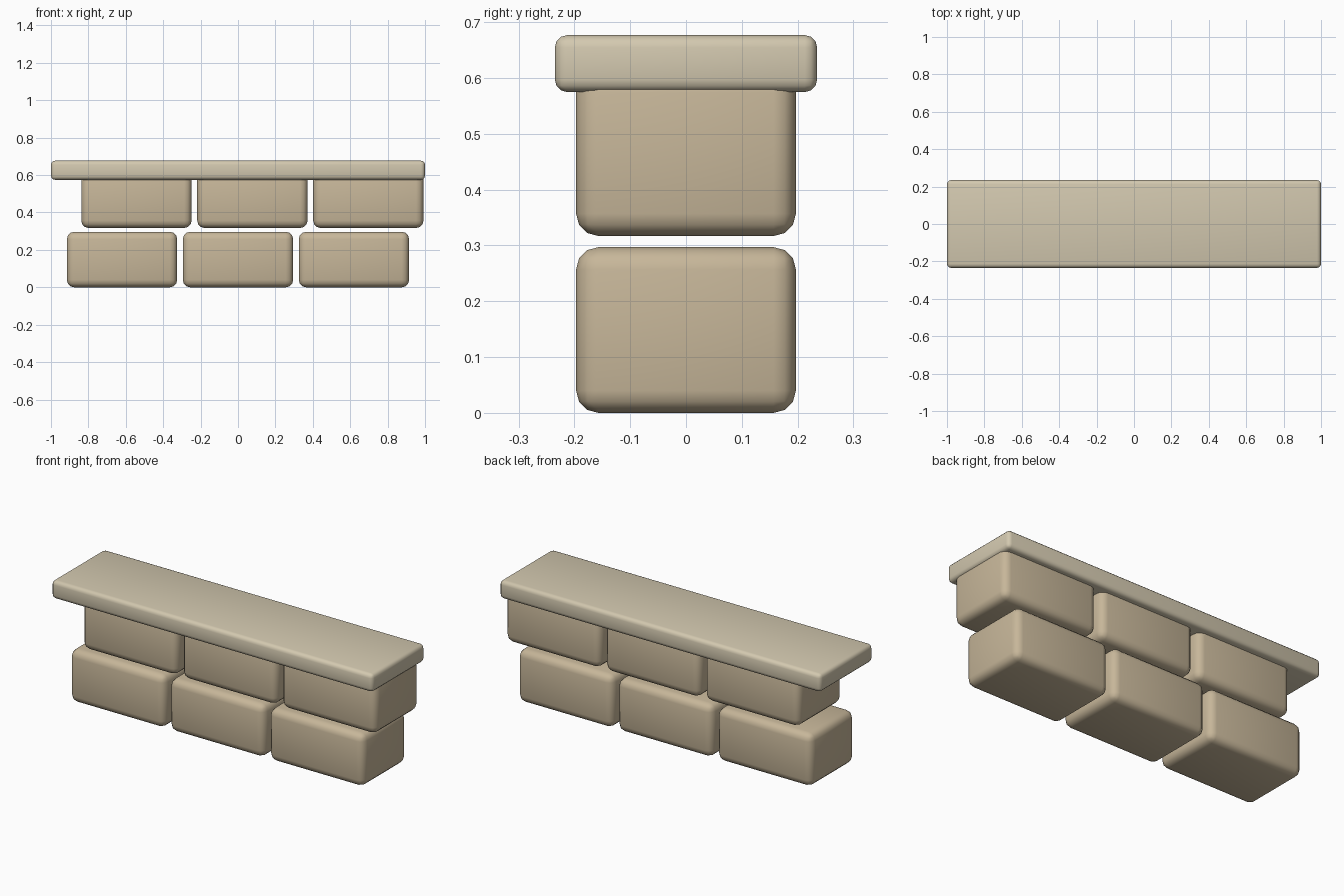
import bpy

if "Cube" in bpy.data.objects:
    bpy.data.objects.remove(bpy.data.objects["Cube"])


def material(name, color):
    m = bpy.data.materials.new(name)
    m.diffuse_color = (*color, 1)
    m.use_nodes = True
    m.node_tree.nodes["Principled BSDF"].inputs["Base Color"].default_value = m.diffuse_color
    return m


def rounded_block(name, center, size, radius, mat):
    bpy.ops.mesh.primitive_cube_add(size=1, location=center)
    ob = bpy.context.object
    ob.name = name
    ob.scale = size
    bpy.ops.object.transform_apply(location=False, rotation=False, scale=True)
    bevel = ob.modifiers.new("rounded_edges", 'BEVEL')
    bevel.width = radius
    bevel.segments = 3
    bpy.ops.object.modifier_apply(modifier=bevel.name)
    bpy.ops.object.shade_smooth_by_angle()
    ob.data.materials.append(mat)
    return ob


stone = material("stone", (0.57, 0.47, 0.32))
cap = material("cap_stone", (0.65, 0.58, 0.43))

# Two staggered courses of wall stones
LENGTH, DEPTH, HEIGHT = 0.59, 0.394, 0.297
PITCH_X, PITCH_Z = 0.62, 0.317
for row, (row_name, shift) in enumerate((("lower", 0), ("upper", 0.077))):
    for col in range(3):
        x = (col - 1) * PITCH_X + shift
        z = HEIGHT / 2 + row * PITCH_Z
        rounded_block(f"{row_name}_stone_{col + 1}", (x, 0, z),
                      (LENGTH, DEPTH, HEIGHT), 0.04, stone)

# Overhanging cap slab, sunk onto the upper stones
rounded_block("cap_slab", (0, 0, 0.626), (2.0, 0.47, 0.102), 0.022, cap)
